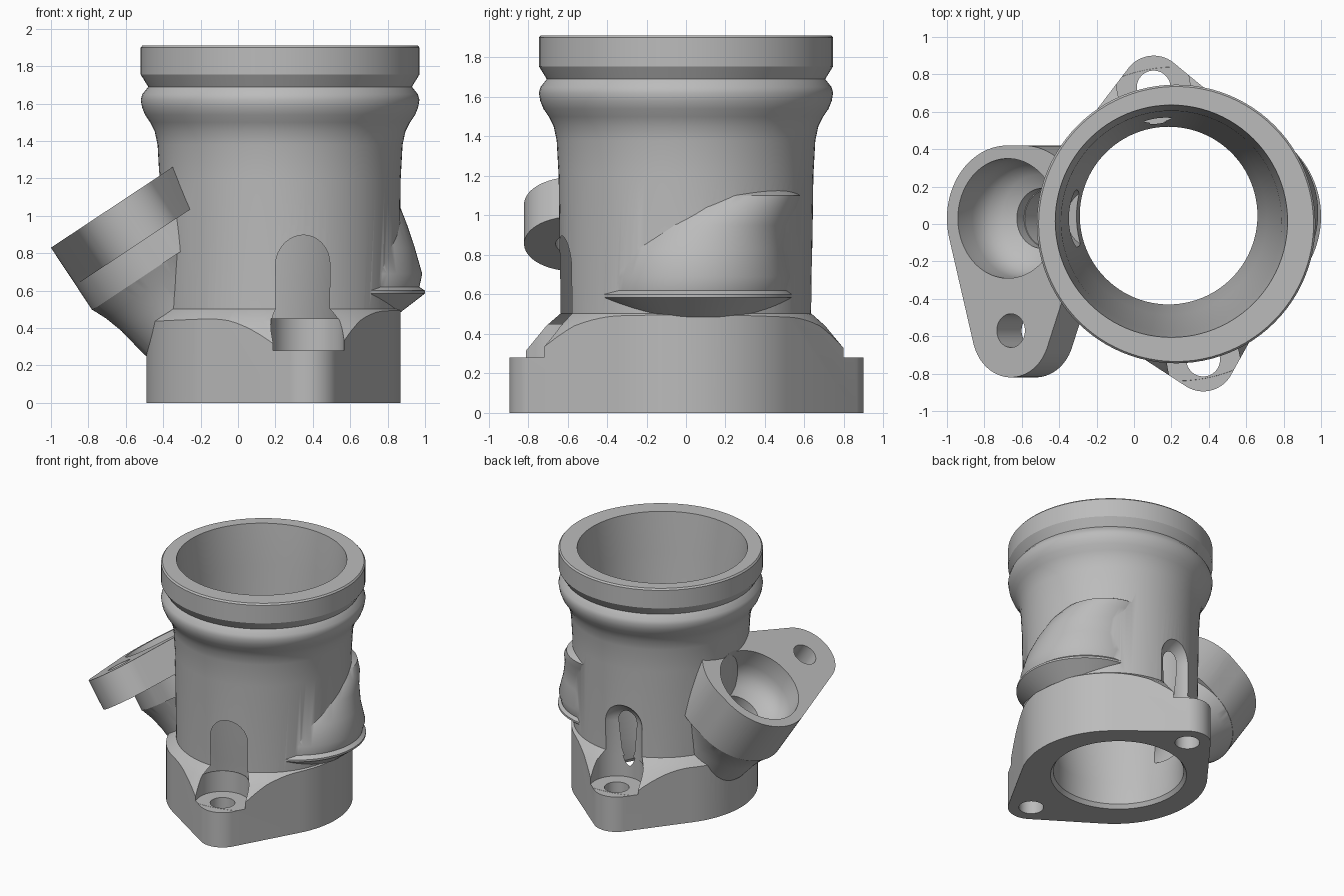
import bpy, bmesh, math
from mathutils import Matrix

cube = bpy.data.objects.get("Cube")
if cube:
    bpy.data.objects.remove(cube, do_unlink=True)

grey = bpy.data.materials.new("plain_grey")
grey.use_nodes = True
colour = (0.5, 0.5, 0.5, 1)
grey.diffuse_color = colour
grey.node_tree.nodes["Principled BSDF"].inputs["Base Color"].default_value = colour

SEG = 96


def make(name, bm, matrix):
    bmesh.ops.recalc_face_normals(bm, faces=bm.faces)
    mesh = bpy.data.meshes.new(name)
    bm.to_mesh(mesh)
    bm.free()
    mesh.transform(matrix)
    mesh.materials.append(grey)
    ob = bpy.data.objects.new(name, mesh)
    bpy.context.collection.objects.link(ob)
    return ob


def circle(cx, cy, r, z):
    return [(cx + r * math.cos(a), cy + r * math.sin(a), z)
            for a in (math.tau * i / SEG for i in range(SEG))]


def rings(name, sections, matrix=Matrix()):
    """Loft capped circles given as (cx, cy, z, r)."""
    bm = bmesh.new()
    loops = [[bm.verts.new(p) for p in circle(cx, cy, r, z)]
             for cx, cy, z, r in sections]
    for a, b in zip(loops, loops[1:]):
        for i in range(SEG):
            j = (i + 1) % SEG
            bm.faces.new((a[i], a[j], b[j], b[i]))
    bm.faces.new(loops[0])
    bm.faces.new(loops[-1])
    return make(name, bm, matrix)


def lathe(name, cx, cy, profile, matrix=Matrix()):
    return rings(name, [(cx, cy, z, r) for z, r in profile], matrix)


def hull(name, circles, z0, z1, matrix=Matrix()):
    """Prism whose outline wraps circles given as (cx, cy, r)."""
    bm = bmesh.new()
    for cx, cy, r in circles:
        for z in (z0, z1):
            for p in circle(cx, cy, r, z):
                bm.verts.new(p)
    out = bmesh.ops.convex_hull(bm, input=bm.verts)
    spare = {g for g in out["geom_interior"] + out["geom_unused"]
             if isinstance(g, bmesh.types.BMVert)}
    bmesh.ops.delete(bm, geom=list(spare), context="VERTS")
    bmesh.ops.dissolve_limit(bm, angle_limit=0.005, verts=bm.verts, edges=bm.edges)
    return make(name, bm, matrix)


def combine(target, tool, operation):
    mod = target.modifiers.new(tool.name, "BOOLEAN")
    mod.operation, mod.object, mod.solver = operation, tool, "EXACT"
    bpy.context.view_layer.objects.active = target
    bpy.ops.object.modifier_apply(modifier=mod.name)
    bpy.data.objects.remove(tool, do_unlink=True)


BX = 0.225
bolts = [(0.37, -0.725), (0.105, 0.73)]

# Two-eared base flange with a conical top
housing = hull("pipe_housing", [(0.19, 0, 0.68)] + [(x, y, 0.17) for x, y in bolts], 0, 0.55)
combine(housing, lathe("base_slope", BX, 0, [
    (-0.1, 1.3), (0.28, 1.3), (0.28, 0.84), (0.44, 0.71), (0.5, 0.64), (0.53, 0.58)]),
    "INTERSECT")

# Tubular body with flared, grooved collar
combine(housing, lathe("body", BX, 0, [
    (0.1, 0.632), (0.5, 0.635), (1.2, 0.645), (1.38, 0.655), (1.45, 0.67),
    (1.5, 0.695), (1.54, 0.722), (1.58, 0.738), (1.62, 0.745), (1.65, 0.737),
    (1.69, 0.705), (1.755, 0.745), (1.9, 0.745), (1.912, 0.735)]), "UNION")

# Lipped bulge on the left side, leaning backwards
combine(housing, rings("side_bulge", [
    (0.5, 0.04, 0.485, 0.37), (0.5, 0.04, 0.585, 0.5), (0.5, 0.04, 0.6, 0.5),
    (0.5, 0.05, 0.62, 0.47), (0.51, 0.06, 0.69, 0.475), (0.5, 0.07, 0.83, 0.445),
    (0.5, 0.12, 0.95, 0.405), (0.5, 0.19, 1.04, 0.37), (0.48, 0.24, 1.1, 0.34),
    (0.45, 0.25, 1.14, 0.28)]), "UNION")

# Tilted side port: cup, eared plate and tapering neck
tilt = Matrix.Translation((-0.675, 0.03, 1.045)) @ Matrix.Rotation(math.radians(-33.5), 4, "Y")
ear = (0.02, -0.6)
port = hull("port_plate", [(0, 0, 0.39), (0.1, 0, 0.39), (*ear, 0.25)], -0.24, 0, tilt)
combine(port, hull("port_cup", [(0, 0, 0.39), (0.1, 0, 0.39)], -0.4, -0.1, tilt), "UNION")
combine(port, lathe("port_neck", 0, 0, [
    (-0.3, 0.37), (-0.4, 0.388), (-0.48, 0.352), (-0.58, 0.321), (-0.75, 0.29),
    (-0.95, 0.22)], tilt), "UNION")
combine(housing, port, "UNION")

# Port bowl, stopping short of the main bore, then its passage and bolt hole
bowl = lathe("port_bowl", 0, 0, [
    (0.03, 0.32), (-0.14, 0.32), (-0.2, 0.31), (-0.25, 0.285), (-0.3, 0.235),
    (-0.33, 0.16), (-0.4, 0.16)], tilt)
combine(bowl, lathe("bore_wall", 0.195, 0.02, [(0.5, 0.55), (1.1, 0.58), (1.5, 0.61)]),
        "DIFFERENCE")
combine(housing, bowl, "DIFFERENCE")
combine(housing, lathe("port_passage", 0, 0, [(-0.25, 0.158), (-0.8, 0.15)], tilt), "DIFFERENCE")
combine(housing, lathe("ear_hole", *ear, [(0.05, 0.09), (-0.4, 0.09)], tilt), "DIFFERENCE")

# Main bore, slightly off axis
combine(housing, rings("bore", [
    (0.185, 0.045, -0.02, 0.51), (0.185, 0.045, 0.03, 0.475), (0.185, 0.045, 0.2, 0.475),
    (0.19, 0.035, 0.5, 0.52), (0.2, 0.015, 1.6, 0.59), (0.2, 0.015, 1.95, 0.625)]),
    "DIFFERENCE")

# Bolt seats, round-topped tool slots and bolt holes
SLOT = 0.19
dome = [(0.735 + SLOT * math.sin(t), SLOT * math.cos(t))
        for t in (math.radians(10 * i) for i in range(9))]
for x, y in bolts:
    out = (BX + (x - BX) * 1.5, y * 1.5)
    combine(housing, hull("seat_cut", [(x, y, 0.195), (*out, 0.195)], 0.281, 0.45), "DIFFERENCE")
    combine(housing, lathe("slot_cut", x, y, [(0.3, SLOT)] + dome), "DIFFERENCE")
    combine(housing, lathe("bolt_hole", x, y, [(-0.1, 0.09), (0.4, 0.09)]), "DIFFERENCE")

bpy.ops.object.select_all(action="DESELECT")
housing.select_set(True)
bpy.context.view_layer.objects.active = housing
bpy.ops.object.shade_smooth_by_angle(angle=math.radians(30))
